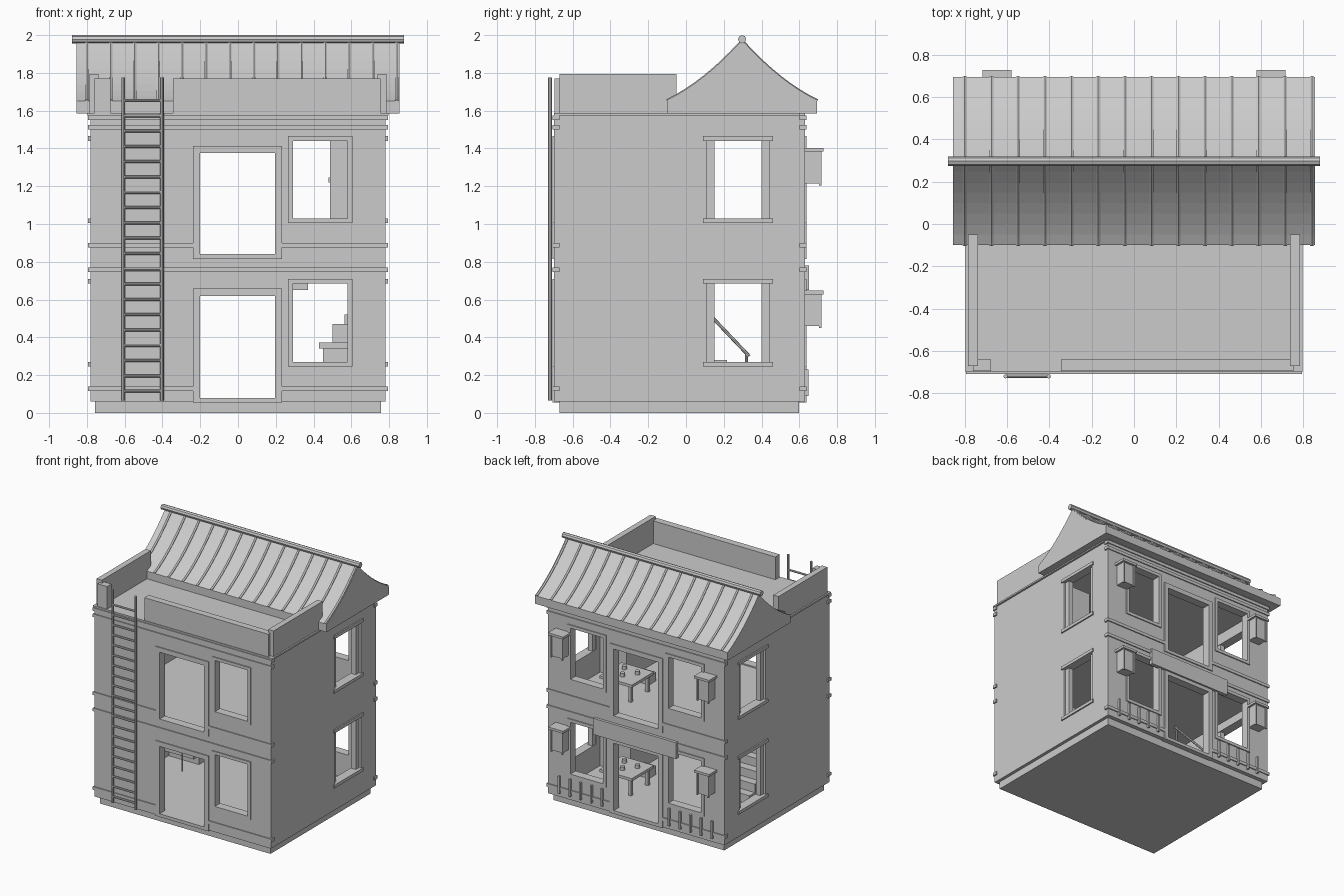
import bpy, bmesh, math
from mathutils import Vector

old = bpy.data.objects.get("Cube")
if old:
    bpy.data.objects.remove(old, do_unlink=True)

GREY = (0.6, 0.6, 0.6, 1)
mat = bpy.data.materials.new("plain grey")
mat.use_nodes = True
mat.diffuse_color = GREY
mat.node_tree.nodes["Principled BSDF"].inputs["Base Color"].default_value = GREY


def make(name, bm):
    bmesh.ops.recalc_face_normals(bm, faces=bm.faces)
    me = bpy.data.meshes.new(name)
    bm.to_mesh(me)
    bm.free()
    me.materials.append(mat)
    ob = bpy.data.objects.new(name, me)
    bpy.context.scene.collection.objects.link(ob)
    return ob


def boxes(name, items):
    """One object from (x0, x1, y0, y1, z0, z1) boxes."""
    bm = bmesh.new()
    for x0, x1, y0, y1, z0, z1 in items:
        vs = bmesh.ops.create_cube(bm, size=1)["verts"]
        for v in vs:
            v.co = Vector(((x0 + x1) / 2 + v.co.x * (x1 - x0),
                           (y0 + y1) / 2 + v.co.y * (y1 - y0),
                           (z0 + z1) / 2 + v.co.z * (z1 - z0)))
    return make(name, bm)


def rods(name, pairs, radius, sides=8):
    bm = bmesh.new()
    for a, b in pairs:
        a, b = Vector(a), Vector(b)
        d = b - a
        m = d.to_track_quat('Z', 'Y').to_matrix().to_4x4()
        m.translation = (a + b) / 2
        bmesh.ops.create_cone(bm, cap_ends=True, segments=sides, radius1=radius,
                              radius2=radius, depth=d.length, matrix=m)
    return make(name, bm)


def prism(name, profile, spans):
    """Extrude a (y, z) outline along x for each span."""
    bm = bmesh.new()
    for x0, x1 in spans:
        face = bm.faces.new([bm.verts.new((x0, y, z)) for y, z in profile])
        out = bmesh.ops.extrude_face_region(bm, geom=[face])["geom"]
        bmesh.ops.translate(bm, vec=(x1 - x0, 0, 0),
                            verts=[v for v in out if isinstance(v, bmesh.types.BMVert)])
    return make(name, bm)


def mirror(items):
    return items + [(-b, -a, *rest) for a, b, *rest in items]


# Openings: per floor the doorway and window heights
FLOORS = [0.08, 0.83]
DOORS = [(0.08, 0.62), (0.84, 1.375)]
WINDOWS = [(0.27, 0.685), (1.03, 1.44)]
FRONT, BACK, SIDE = -0.70, 0.63, 0.782

# Hollow house shell, cut by rooms and openings
shell = boxes("house_walls", [(-SIDE, SIDE, FRONT, BACK, 0.06, 1.585)])
cuts = [(-0.72, 0.72, -0.64, 0.57, 0.08, 0.75), (-0.72, 0.72, -0.64, 0.57, 0.83, 1.53)]
for (d0, d1), (w0, w1) in zip(DOORS, WINDOWS):
    cuts += [(-0.2, 0.195, -1, 1, d0, d1), (0.29, 0.58, -1, 1, w0, w1),
             (-0.58, -0.29, 0, 1, w0, w1), (-1, 1, 0.11, 0.44, w0, w1)]
cutters = []
for c in cuts:
    cutter = boxes("opening_cutter", [c])
    cutter.hide_render = True
    mod = shell.modifiers.new("opening", 'BOOLEAN')
    mod.operation, mod.solver, mod.object = 'DIFFERENCE', 'EXACT', cutter
    cutters.append(cutter)
dg = bpy.context.evaluated_depsgraph_get()
cut_mesh = bpy.data.meshes.new_from_object(shell.evaluated_get(dg))
shell.modifiers.clear()
shell.data = cut_mesh
for c in cutters:
    bpy.data.objects.remove(c, do_unlink=True)

boxes("foundation", [(-0.757, 0.757, -0.67, 0.597, 0, 0.065)])

# Horizontal bands on front and back, turning the corners
bands = []
for y0, y1 in ((FRONT - 0.008, -0.67), (0.60, BACK + 0.008)):
    for z in (0.745, 1.5, 1.55):
        bands.append((-0.793, 0.793, y0, y1, z, z + 0.025))
    for z in (0.115, 0.875):
        bands += mirror([(0.23, 0.793, y0, y1, z, z + 0.025)])
boxes("facade_bands", bands)

# Raised frames round the doorways and windows
frames = []


def frame(x0, x1, z0, z1, y0, y1, w, sill):
    frames.extend([(x0 - w, x0, y0, y1, z0 - sill, z1 + w), (x1, x1 + w, y0, y1, z0 - sill, z1 + w),
                   (x0 - w, x1 + w, y0, y1, z1, z1 + w)])
    if sill:
        frames.append((x0 - w, x1 + w, y0, y1, z0 - sill, z0))


for (d0, d1), (w0, w1) in zip(DOORS, WINDOWS):
    for y0, y1 in ((FRONT - 0.008, -0.66), (0.59, BACK + 0.008)):
        frame(-0.2, 0.195, d0, d1, y0, y1, 0.038, 0.025)
        frame(0.29, 0.58, w0, w1, y0, y1, 0.025, 0.025)
    frame(-0.58, -0.29, w0, w1, 0.59, BACK + 0.008, 0.025, 0.025)
boxes("opening_frames", frames)

side_frames = []
for w0, w1 in WINDOWS:
    side_frames += mirror([(0.725, 0.765, 0.11, 0.15, w0, w1), (0.725, 0.765, 0.40, 0.44, w0, w1),
                           (0.74, 0.793, 0.09, 0.46, w0 - 0.025, w0),
                           (0.74, 0.793, 0.09, 0.46, w1, w1 + 0.025)])
boxes("side_window_frames", side_frames)

# Terrace parapet with a gap for the ladder
boxes("terrace_parapet", mirror([(0.738, 0.785, -0.67, -0.05, 1.58, 1.795)]) + [
    (-0.345, 0.755, -0.695, -0.64, 1.58, 1.77), (-0.76, -0.675, -0.695, -0.64, 1.58, 1.77)])
boxes("terrace_edge", [(-0.797, 0.797, -0.70, 0.60, 1.575, 1.588)])

# Swept roof: concave slope shared by gable body, tiles and ribs
RIDGE = 0.297
slope = []
for i in range(9):
    t = i / 8
    slope.append((RIDGE - 0.397 * t, 1.965 - 0.44 * t + 0.125 * t * t))
far_slope = [(2 * RIDGE - y, z) for y, z in slope]
top = slope[::-1] + far_slope[1:]
prism("roof_body", top + [(top[-1][0], 1.585), (top[0][0], 1.585)], [(-0.855, 0.855)])
ribs = []
for i in range(14):
    x = -0.80 + 0.1262 * i
    ribs += [((x, *a), (x, *b)) for a, b in zip(top, top[1:])]
rods("roof_ribs", ribs, 0.011, 6)
rods("ridge_pole", [((-0.88, RIDGE, 1.978), (0.88, RIDGE, 1.978))], 0.022, 8)

# Ladder on the front
LY = -0.72
rods("ladder_rails", [((x, LY, 0.065), (x, LY, 1.775)) for x in (-0.607, -0.403)], 0.01)
rods("ladder_rungs", [((-0.607, LY, 0.115 + 0.081 * i), (-0.403, LY, 0.115 + 0.081 * i))
                      for i in range(20)], 0.008)

# Sign board, lanterns and pickets on the back
boxes("blank_sign_board", [(-0.37, 0.37, 0.62, 0.652, 0.65, 0.78)])
lanterns = []
for z in (0.46, 1.215):
    lanterns += mirror([(0.597, 0.698, 0.62, 0.71, z, z + 0.17),
                        (0.58, 0.715, 0.62, 0.728, z + 0.168, z + 0.187)])
    for x in (0.594, 0.69):
        lanterns += mirror([(x, x + 0.012, 0.705, 0.718, z - 0.01, z + 0.17)])
boxes("lanterns", lanterns)
boxes("pickets", mirror([(x, x + 0.014, 0.62, 0.648, 0.09, 0.23)
                         for x in (0.29, 0.385, 0.48, 0.575, 0.67)]))

# Staircase and handrail
STEPS = 10
run, rise = 0.067, 0.067
boxes("stairs", [(-0.715, -0.45, 0.35 - run * (i + 1), 0.35 - run * i,
                  max(0.08, 0.08 + rise * (i - 2)), 0.08 + rise * (i + 1)) for i in range(STEPS)])
rods("handrail", [((-0.46, 0.335, 0.30), (-0.46, -0.07, 0.725))], 0.009)
rods("handrail_posts", [((-0.46, y, 0.1), (-0.46, y, 0.635 - y)) for y in (0.32, -0.05)], 0.007)

# Tables with cups and stools on each floor
tables, cups = [], []
for f in FLOORS:
    x0, x1, y0, y1, h = 0.215, 0.50, 0.10, 0.38, f + 0.13
    tables.append((x0, x1, y0, y1, h, h + 0.022))
    for x in (x0 + 0.02, x1 - 0.045):
        for y in (y0 + 0.02, y1 - 0.045):
            tables.append((x, x + 0.025, y, y + 0.025, f, h))
    tables += [(0.30, 0.41, 0.43, 0.52, f, f + 0.07), (0.30, 0.41, -0.05, 0.04, f, f + 0.07)]
    for x, y in ((0.29, 0.20), (0.36, 0.29), (0.42, 0.18)):
        cups.append(((x, y, h + 0.02), (x, y, h + 0.05)))
boxes("tables_and_stools", tables)
rods("cups", cups, 0.018, 12)

# Counter below, wardrobe above, along the side wall
boxes("counter", [(0.45, 0.72, -0.35, 0.06, 0.08, 0.34), (0.43, 0.72, -0.37, 0.07, 0.34, 0.372),
                  (0.50, 0.72, -0.30, 0.0, 0.37, 0.47), (0.565, 0.72, -0.25, -0.05, 0.47, 0.52)])
boxes("wardrobe", [(0.487, 0.72, -0.35, 0.06, 0.83, 1.47),
                   (0.478, 0.49, -0.17, -0.155, 1.22, 1.245), (0.478, 0.49, -0.135, -0.12, 1.22, 1.245)])
